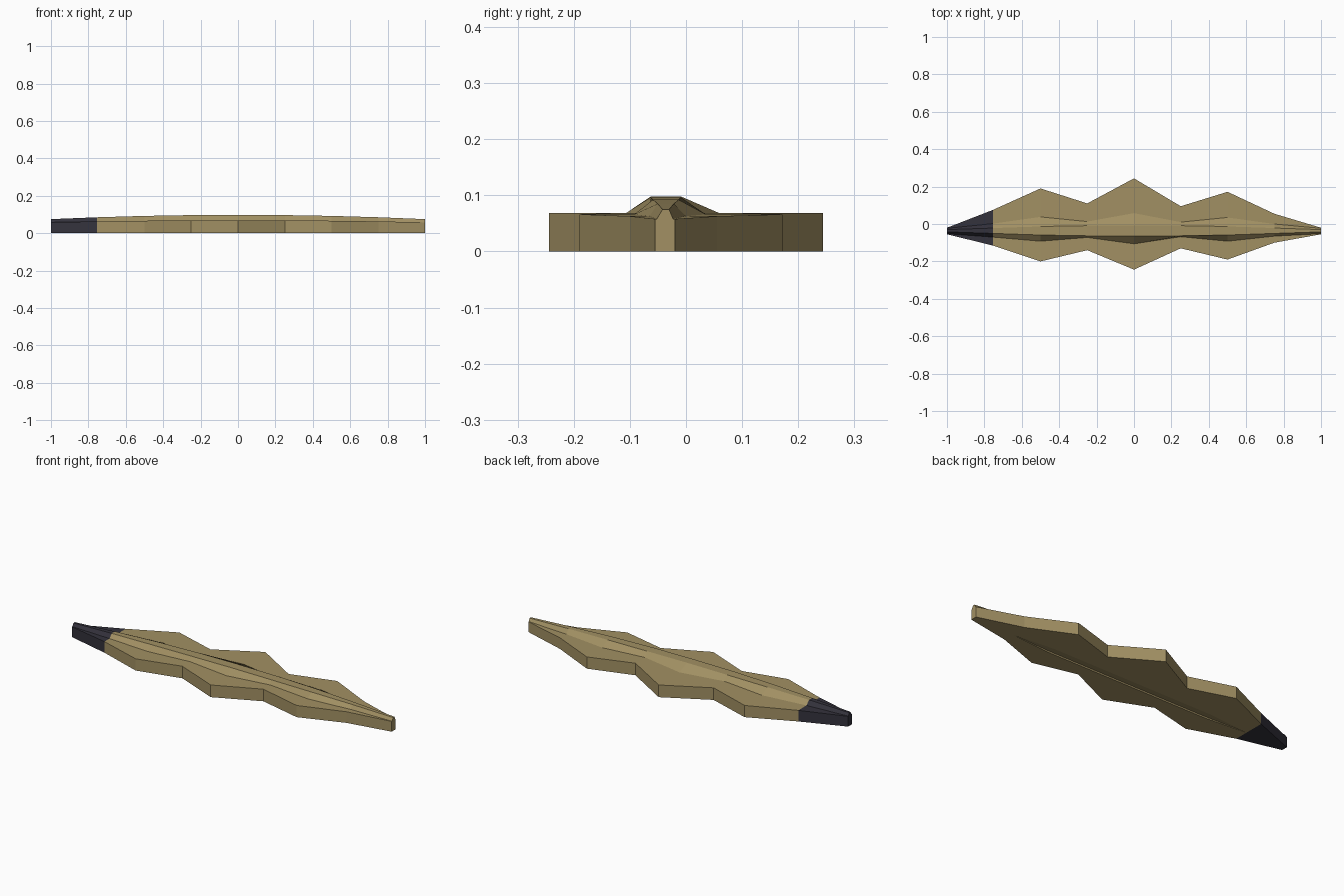
import bpy
import bmesh

default_cube = bpy.data.objects.get("Cube")
if default_cube:
    bpy.data.objects.remove(default_cube, do_unlink=True)


def make_material(name, colour):
    material = bpy.data.materials.new(name)
    material.use_nodes = True
    material.diffuse_color = colour
    shader = material.node_tree.nodes["Principled BSDF"]
    shader.inputs["Base Color"].default_value = colour
    return material


tan = make_material("tan_wood", (0.36, 0.28, 0.125, 1))
charcoal = make_material("charcoal_tip", (0.034, 0.032, 0.045, 1))

# Outline of the slab and raised spine at each station along the length
stations = [-1, -0.755, -0.5, -0.25, 0, 0.25, 0.5, 0.75, 1]
front_edge = [-0.055, -0.115, -0.2, -0.14, -0.244, -0.13, -0.19, -0.1, -0.055]
back_edge = [-0.02, 0.075, 0.19, 0.11, 0.244, 0.095, 0.172, 0.055, -0.02]
spine_front = [-0.052, -0.07, -0.092, -0.072, -0.106, -0.068, -0.092, -0.065, -0.052]
spine_back = [-0.023, 0.002, 0.038, 0.013, 0.058, 0.01, 0.035, 0, -0.023]

MIDDLE = -0.036
TIP_LIMIT = -0.755


def cross_section(i):
    """Closed loop around the body: underside groove, walls, spine."""
    x = stations[i]
    taper = 1 - abs(x)
    slab_top = 0.069 - 0.011 * x * x
    spine_top = 0.098 - 0.023 * x * x
    crest = 0.006 + 0.021 * min(1, taper * 1.6)
    groove = 0.022 if abs(x) < 0.7 else 0
    depth = groove * 0.4
    outline = [
        (front_edge[i], 0), (front_edge[i], slab_top),
        (spine_front[i], slab_top), (MIDDLE - crest, spine_top),
        (MIDDLE + crest, spine_top), (spine_back[i], slab_top),
        (back_edge[i], slab_top), (back_edge[i], 0),
        (MIDDLE + groove, 0), (MIDDLE - groove, depth), (MIDDLE - groove, 0),
    ]
    return [(x, y, z) for y, z in outline]


# Loft the sections into one solid body with closed ends
bm = bmesh.new()
rings = [[bm.verts.new(p) for p in cross_section(i)] for i in range(len(stations))]
for near, far in zip(rings, rings[1:]):
    for k in range(len(near)):
        n = (k + 1) % len(near)
        bm.faces.new((near[k], near[n], far[n], far[k]))
bm.faces.new(rings[0])
bm.faces.new(rings[-1])
bmesh.ops.remove_doubles(bm, verts=bm.verts, dist=0.0001)
bmesh.ops.recalc_face_normals(bm, faces=bm.faces)

# Dark pointed tip on the right end
for face in bm.faces:
    face.material_index = int(face.calc_center_median().x < TIP_LIMIT)

mesh = bpy.data.meshes.new("carved_body")
bm.to_mesh(mesh)
bm.free()
mesh.materials.append(tan)
mesh.materials.append(charcoal)
body = bpy.data.objects.new("carved_body", mesh)
bpy.context.collection.objects.link(body)
